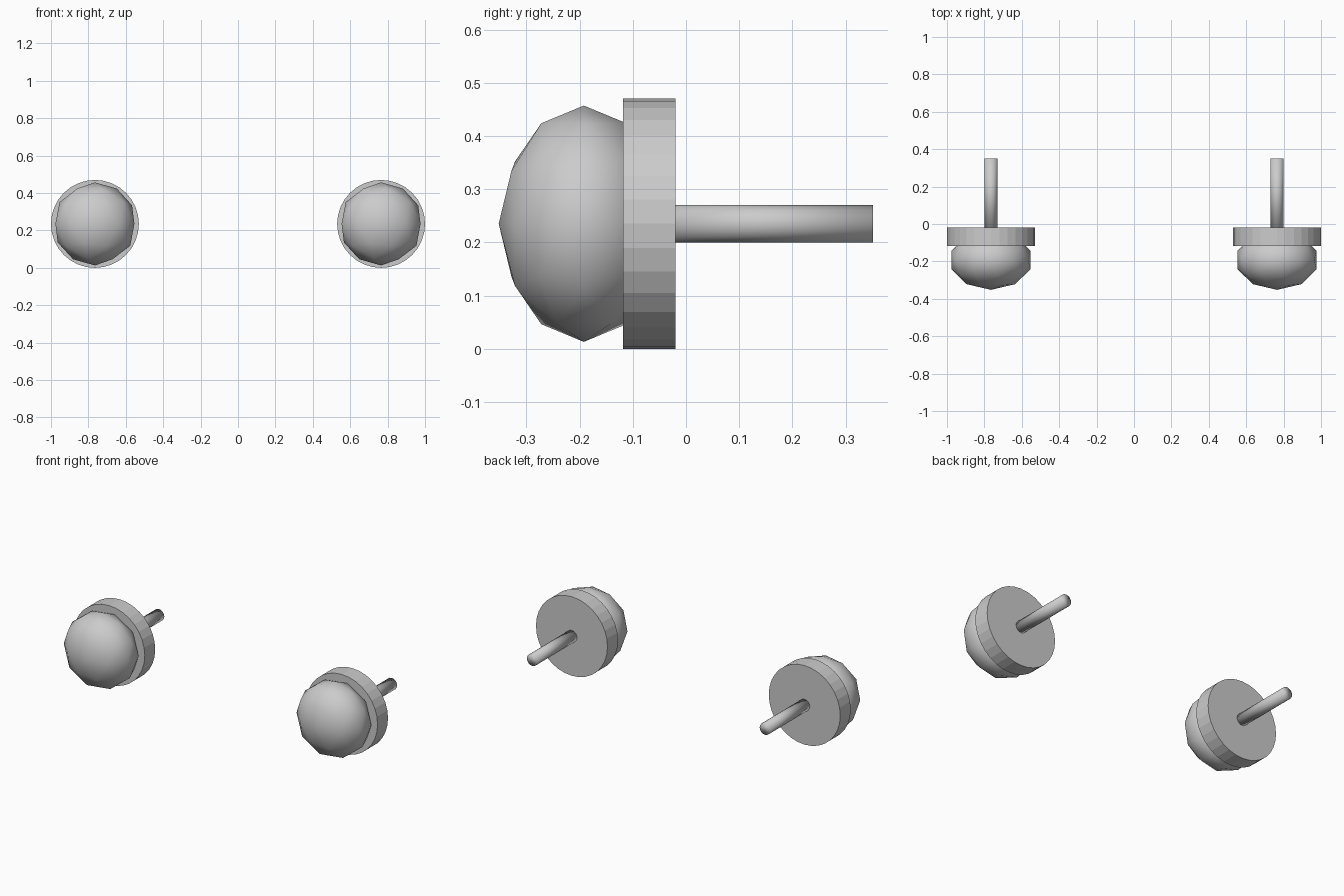
import bpy, math

if "Cube" in bpy.data.objects:
    bpy.data.objects.remove(bpy.data.objects["Cube"])

X = 0.765   # sideways offset of each knob
Z = 0.235   # axis height


def rod(name, x, radius, y0, y1, sides, smooth):
    """Cylinder lying along y."""
    bpy.ops.mesh.primitive_cylinder_add(
        vertices=sides, radius=radius, depth=y1 - y0,
        location=(x, (y0 + y1) / 2, Z), rotation=(math.pi / 2, 0, 0))
    ob = bpy.context.object
    ob.name = name
    if smooth:
        bpy.ops.object.shade_smooth()
    return ob


for side, x in (("left", -X), ("right", X)):
    # Flat faceted backing disc
    rod(f"disc_{side}", x, 0.235, -0.118, -0.02, 32, False)

    # Thin stem behind the disc
    rod(f"stem_{side}", x, 0.035, -0.03, 0.351, 16, True)

    # Squashed low-poly dome in front, smooth shaded
    bpy.ops.mesh.primitive_ico_sphere_add(
        subdivisions=2, radius=1, location=(x, -0.192, Z))
    dome = bpy.context.object
    dome.name = f"dome_{side}"
    dome.scale = (0.222, 0.16, 0.222)
    bpy.ops.object.transform_apply(location=False, rotation=False, scale=True)
    bpy.ops.object.shade_smooth()
